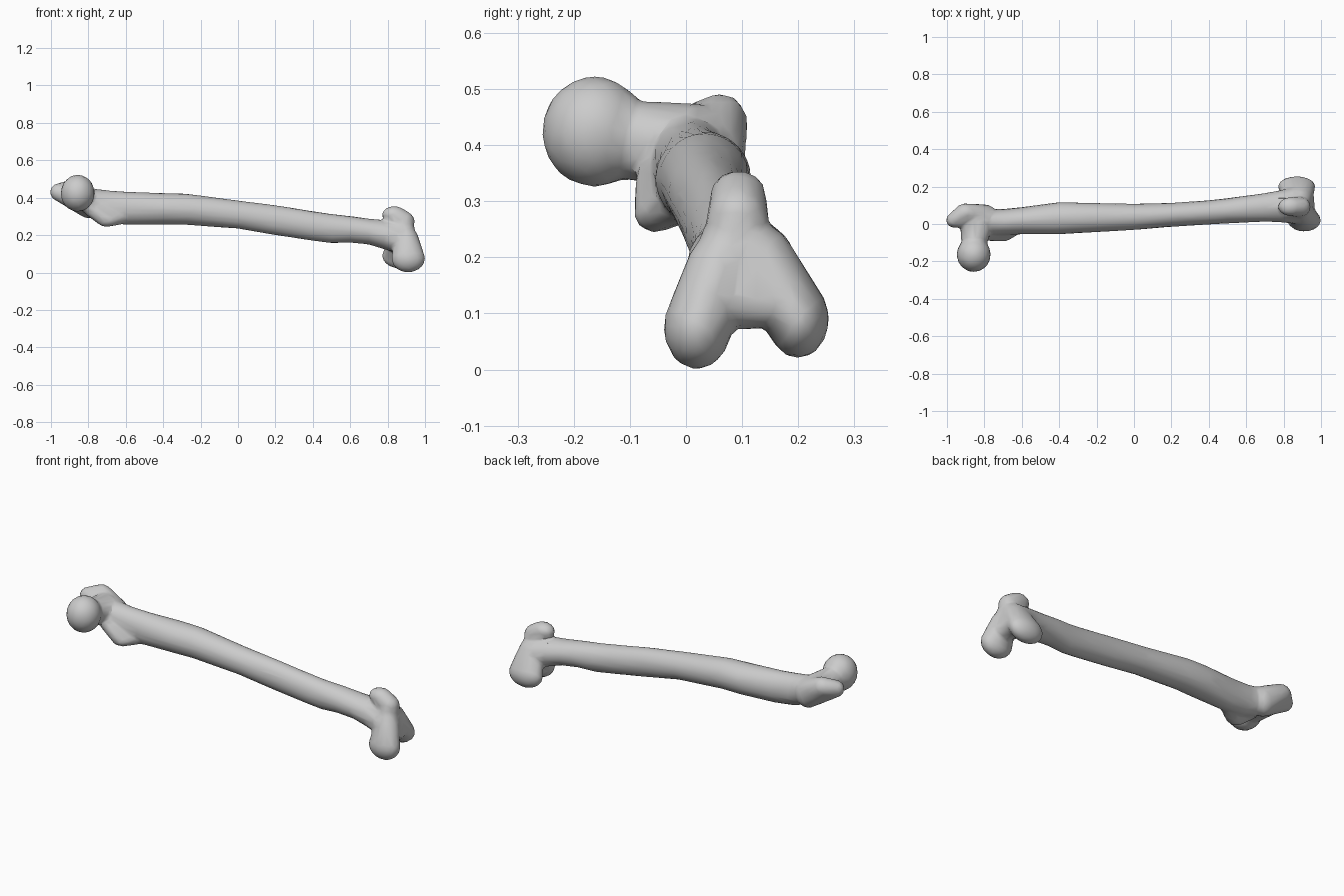
import bpy, bmesh, math
from mathutils import Vector, Matrix

old = bpy.data.objects.get("Cube")
if old:
    bpy.data.objects.remove(old, do_unlink=True)

bone_grey = bpy.data.materials.new("bone_grey")
bone_grey.use_nodes = True
colour = (0.6, 0.6, 0.6, 1)
bone_grey.diffuse_color = colour
bone_grey.node_tree.nodes["Principled BSDF"].inputs["Base Color"].default_value = colour


def make_object(bm, name):
    bmesh.ops.recalc_face_normals(bm, faces=bm.faces)
    mesh = bpy.data.meshes.new(name)
    bm.to_mesh(mesh)
    bm.free()
    ob = bpy.data.objects.new(name, mesh)
    bpy.context.collection.objects.link(ob)
    return ob


def loft(name, rings, sides=20):
    """Ellipse rings across x: (x, y low, y high, z low, z high)."""
    bm = bmesh.new()
    loops = []
    for x, y0, y1, z0, z1 in rings:
        loop = []
        for i in range(sides):
            a = math.tau * i / sides
            loop.append(bm.verts.new((x, (y0 + y1) / 2 + (y1 - y0) / 2 * math.cos(a),
                                      (z0 + z1) / 2 + (z1 - z0) / 2 * math.sin(a))))
        loops.append(loop)
    for a, b in zip(loops, loops[1:]):
        for i in range(sides):
            j = (i + 1) % sides
            bm.faces.new((a[i], a[j], b[j], b[i]))
    bm.faces.new(loops[0])
    bm.faces.new(loops[-1])
    return make_object(bm, name)


def knob(name, *balls):
    """Skin stretched over ellipsoids, each given as (centre, radii)."""
    bm = bmesh.new()
    for centre, radii in balls:
        m = Matrix.Translation(centre) @ Matrix.Diagonal((*radii, 1))
        bmesh.ops.create_icosphere(bm, subdivisions=3, radius=1, matrix=m)
    hull = bmesh.ops.convex_hull(bm, input=bm.verts)
    inner = set(hull["geom_interior"]) | set(hull["geom_unused"])
    bmesh.ops.delete(bm, geom=[v for v in inner if isinstance(v, bmesh.types.BMVert)],
                     context='VERTS')
    return make_object(bm, name)


# Gently bowed shaft
shaft = loft("shaft", [
    (-0.86, -0.03, 0.09, 0.34, 0.46), (-0.78, -0.06, 0.08, 0.29, 0.45),
    (-0.70, -0.06, 0.08, 0.265, 0.44), (-0.60, -0.055, 0.09, 0.255, 0.432),
    (-0.40, -0.055, 0.117, 0.255, 0.425), (-0.28, -0.048, 0.114, 0.255, 0.422),
    (0.0, -0.032, 0.108, 0.235, 0.385), (0.2, -0.015, 0.113, 0.2, 0.36),
    (0.4, -0.003, 0.127, 0.17, 0.328), (0.5, 0.003, 0.138, 0.157, 0.313),
    (0.6, 0.008, 0.152, 0.16, 0.302), (0.7, 0.012, 0.165, 0.15, 0.288),
    (0.78, 0.01, 0.18, 0.125, 0.28), (0.86, 0.0, 0.2, 0.1, 0.27)])

# Hip end: ball, neck and the two muscle knobs
parts = [
    shaft,
    knob("hip_ball", ((-0.857, -0.163, 0.424), (0.091, 0.094, 0.099))),
    knob("neck", ((-0.857, -0.12, 0.41), (0.065, 0.05, 0.07)),
         ((-0.84, 0.01, 0.4), (0.09, 0.06, 0.075))),
    knob("large_trochanter", ((-0.9, 0.06, 0.44), (0.06, 0.05, 0.052)),
         ((-0.965, 0.02, 0.43), (0.04, 0.04, 0.045)),
         ((-0.8, 0.04, 0.37), (0.07, 0.065, 0.08))),
    knob("small_trochanter", ((-0.7, -0.055, 0.28), (0.055, 0.038, 0.036)),
         ((-0.78, -0.04, 0.34), (0.05, 0.05, 0.04)),
         ((-0.62, -0.01, 0.3), (0.04, 0.04, 0.04))),
    # Knee end: two condyles and the ridge above them
    knob("right_condyle", ((0.91, 0.02, 0.075), (0.09, 0.06, 0.075)),
         ((0.9, 0.06, 0.18), (0.065, 0.06, 0.06))),
    knob("left_condyle", ((0.87, 0.2, 0.09), (0.1, 0.055, 0.07)),
         ((0.88, 0.13, 0.2), (0.07, 0.06, 0.06))),
    knob("knee_bridge", ((0.91, 0.03, 0.12), (0.06, 0.05, 0.05)),
         ((0.9, 0.18, 0.125), (0.06, 0.05, 0.05)),
         ((0.88, 0.09, 0.25), (0.06, 0.055, 0.05))),
    knob("knee_ridge", ((0.835, 0.093, 0.31), (0.065, 0.05, 0.045)),
         ((0.885, 0.092, 0.27), (0.06, 0.055, 0.06))),
]

# Fuse the parts into one softened surface, then thin it to broad facets
bpy.ops.object.select_all(action='DESELECT')
for ob in parts:
    ob.select_set(True)
bpy.context.view_layer.objects.active = shaft
bpy.ops.object.join()
bone = bpy.context.view_layer.objects.active
bone.name = "thigh_bone"

remesh = bone.modifiers.new("fuse", 'REMESH')
remesh.mode = 'VOXEL'
remesh.voxel_size = 0.009
soften = bone.modifiers.new("soften", 'SMOOTH')
soften.factor = 0.5
soften.iterations = 6
thin = bone.modifiers.new("thin", 'DECIMATE')
thin.ratio = 0.06
for mod in [m.name for m in bone.modifiers]:
    bpy.ops.object.modifier_apply(modifier=mod)

bone.data.materials.clear()
bone.data.materials.append(bone_grey)
bpy.ops.object.shade_smooth_by_angle(angle=math.radians(35))
